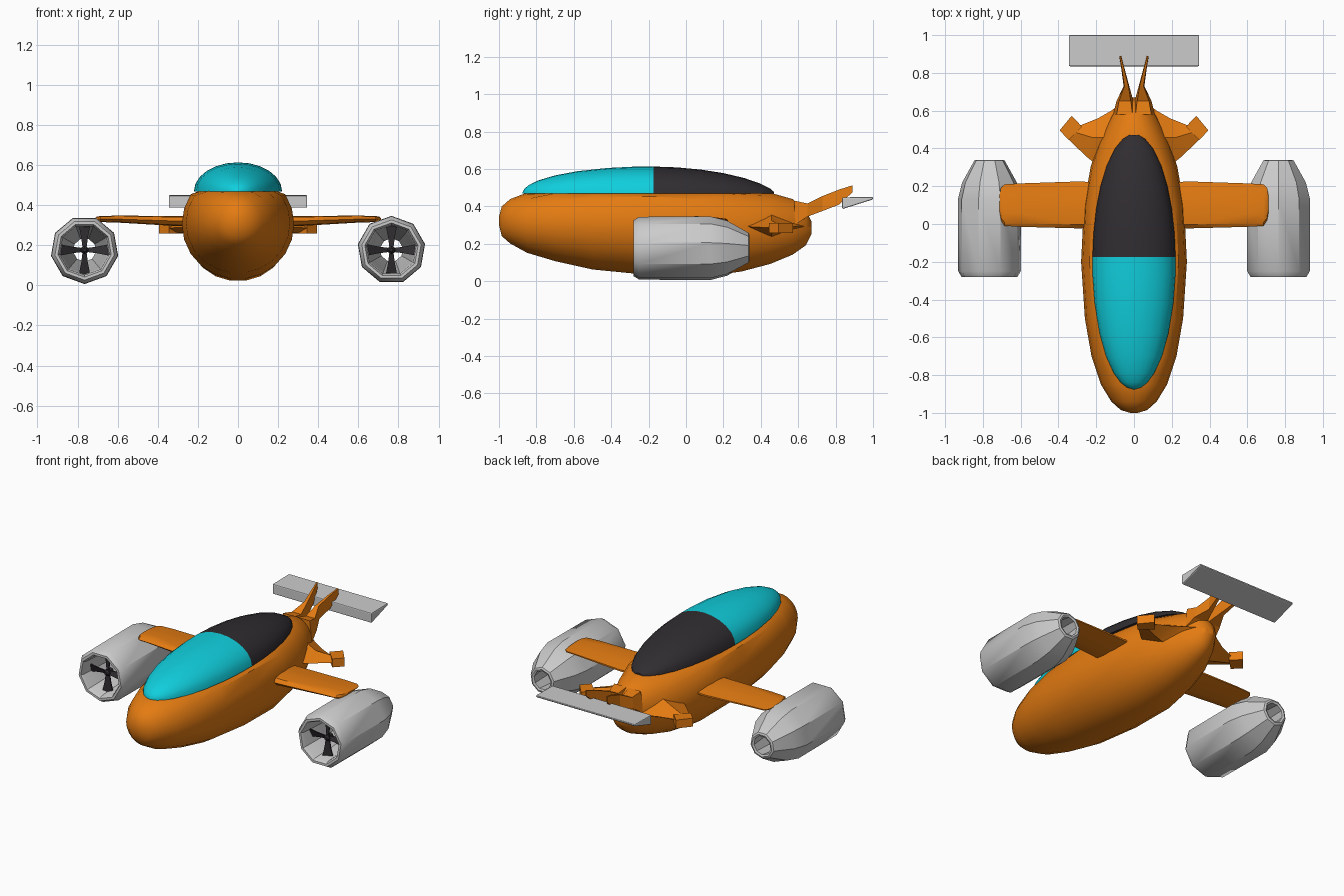
import bpy, bmesh, math
from math import sin, cos, pi, sqrt

if "Cube" in bpy.data.objects:
    bpy.data.objects.remove(bpy.data.objects["Cube"])


def mat(name, r, g, b):
    m = bpy.data.materials.new(name)
    m.diffuse_color = (r, g, b, 1)
    m.use_nodes = True
    m.node_tree.nodes["Principled BSDF"].inputs["Base Color"].default_value = m.diffuse_color
    return m


ORANGE = mat("orange_paint", 0.78, 0.2, 0.006)
CYAN = mat("cyan_glass", 0.005, 0.62, 0.72)
DARK = mat("dark_panel", 0.03, 0.026, 0.03)


def loft(name, rings, material=None, loop=False, smooth=35):
    """Skin a list of equal-length point rings; cap the ends, or join them in a loop."""
    bm = bmesh.new()
    vs = [[bm.verts.new(p) for p in ring] for ring in rings]
    n = len(rings[0])
    pairs = list(zip(vs, vs[1:])) + ([(vs[-1], vs[0])] if loop else [])
    for a, b in pairs:
        for i in range(n):
            j = (i + 1) % n
            bm.faces.new((a[i], a[j], b[j], b[i]))
    if not loop:
        bm.faces.new(vs[0])
        bm.faces.new(vs[-1])
    bmesh.ops.recalc_face_normals(bm, faces=bm.faces)
    me = bpy.data.meshes.new(name)
    bm.to_mesh(me)
    bm.free()
    ob = bpy.data.objects.new(name, me)
    bpy.context.collection.objects.link(ob)
    if material:
        me.materials.append(material)
    if smooth:
        bpy.ops.object.select_all(action='DESELECT')
        bpy.context.view_layer.objects.active = ob
        ob.select_set(True)
        bpy.ops.object.shade_smooth_by_angle(angle=math.radians(smooth))
    return ob


def bevel(ob, w):
    m = ob.modifiers.new("bevel", 'BEVEL')
    m.width, m.segments = w, 2


# Fuselage: y, half width, bottom z, top z, flattened where the canopy sits
stations = [(-1, .02, .30, .345), (-.985, .07, .24, .40), (-.94, .12, .20, .44),
            (-.85, .175, .15, .48), (-.7, .225, .105, .52), (-.5, .26, .06, .56),
            (-.2, .28, .03, .58), (.1, .265, .02, .56), (.3, .23, .05, .52),
            (.45, .18, .09, .475), (.57, .12, .14, .44), (.64, .07, .19, .385), (.67, .03, .25, .32)]
N = 22
body = []
for y, w, lo, hi in stations:
    c, h = (lo + hi) / 2, (hi - lo) / 2
    body.append([(w * cos(2 * pi * i / N), y, min(c + h * sin(2 * pi * i / N), .473))
                 for i in range(N)])
loft("fuselage", body, ORANGE)


# Canopy: half ellipsoid, glass in front and dark panel behind
def canopy(name, ys, material):
    rings = []
    for y in ys:
        s = sqrt(max(1 - ((y + .2) / .675) ** 2, .0004))
        top = .145 * (s if y < -.2 else s ** 1.3)
        rings.append([(.22 * s * cos(pi * i / 12), y, .468 + top * sin(pi * i / 12))
                      for i in range(13)])
    loft(name, rings, material)


canopy("canopy_glass", [-.875, -.865, -.84, -.79, -.7, -.58, -.42, -.28, -.175], CYAN)
canopy("canopy_rear_panel", [-.175, -.05, .08, .2, .31, .4, .45, .47], DARK)

# Spoiler: wedge with a sloping underside
wedge = [(.835, .385), (.835, .448), (1.0, .45), (1.0, .437)]
bevel(loft("rear_spoiler", [[(x, y, z) for y, z in wedge] for x in (-.345, .345)], smooth=0), .006)

for side, s in (("right", 1), ("left", -1)):
    # Wing: airfoil section lofted outwards, rounded tip
    foil = [(0, 0), (.08, .4), (.3, .5), (.65, .4), (1, .1), (1, -.1), (.65, -.4), (.3, -.5), (.08, -.4)]
    wing = [(.15, -.025, .22, .06), (.3, -.023, .225, .05), (.6, -.015, .215, .035),
            (.685, -.01, .21, .03), (.705, .02, .19, .025), (.712, .06, .15, .012)]
    loft(side + "_wing", [[(s * x, a + (b - a) * u, .32 + .01 * (x > .5) + t * v) for u, v in foil]
                          for x, a, b, t in wing], ORANGE)

    # Engine pod: nine-sided hollow shell, open at both ends
    cx, cz = s * .765, .176
    prof = [(-.28, .15), (-.25, .168), (.13, .17), (.22, .147), (.335, .082), (.34, .07),
            (.335, .058), (.2, .075), (-.1, .115), (-.26, .125), (-.28, .135)]
    loft(side + "_engine_pod",
         [[(cx + r * cos(2 * pi * i / 9 + s * pi / 2), y, cz + r * sin(2 * pi * i / 9 + s * pi / 2))
           for i in range(9)] for y, r in prof], loop=True)

    # Fan: four flared, twisted blades and a small hub
    for k in range(4):
        a = k * pi / 2
        rings = []
        for r, w in ((.01, .01), (.06, .016), (.12, .028)):
            rings.append([(cx + r * cos(a) - t * sin(a), -.2 + t * .4 + d, cz + r * sin(a) + t * cos(a))
                          for t, d in ((-w, -.004), (w, -.004), (w, .004), (-w, .004))])
        loft(f"{side}_fan_blade_{k + 1}", rings, DARK, smooth=0)
    loft(side + "_fan_hub", [[(cx + r * cos(i * pi / 4), y, cz + r * sin(i * pi / 4)) for i in range(8)]
                             for y, r in ((-.225, .008), (-.21, .02), (-.17, .02))], DARK)

    # Rear stub fin: x/y of leading and trailing edge, z range
    fin = [((.1, .24), (.04, .66), .2, .38), ((.2, .315), (.12, .6), .235, .355),
           ((.25, .355), (.19, .56), .255, .325), ((.36, .46), (.29, .52), .265, .305)]
    rings = []
    for (ax, ay), (bx, by), lo, hi in fin:
        mx, my = (ax + bx) / 2, (ay + by) / 2
        m = (lo + hi) / 2
        rings.append([(s * ax, ay, m), (s * mx, my, hi), (s * bx, by, m), (s * mx, my, lo)])
    loft(side + "_stub_fin", rings, ORANGE)
    tip = [(.275, .515), (.33, .573), (.394, .495), (.345, .445)]
    loft(side + "_fin_tip", [[(s * x, y, z) for x, y in tip] for z in (.257, .31)], ORANGE, smooth=0)

    # Spoiler strut: y, low z, high z, x centre, half thickness
    strut = [(.58, .3, .43, .05, .06), (.65, .345, .415, .048, .045), (.73, .375, .455, .04, .015),
             (.82, .41, .49, .058, .009), (.89, .475, .512, .073, .005)]
    loft(side + "_spoiler_strut",
         [[(s * (x - t), y, lo), (s * (x + t), y, lo), (s * (x + t * .7), y, hi), (s * (x - t * .7), y, hi)]
          for y, lo, hi, x, t in strut], ORANGE, smooth=0)
